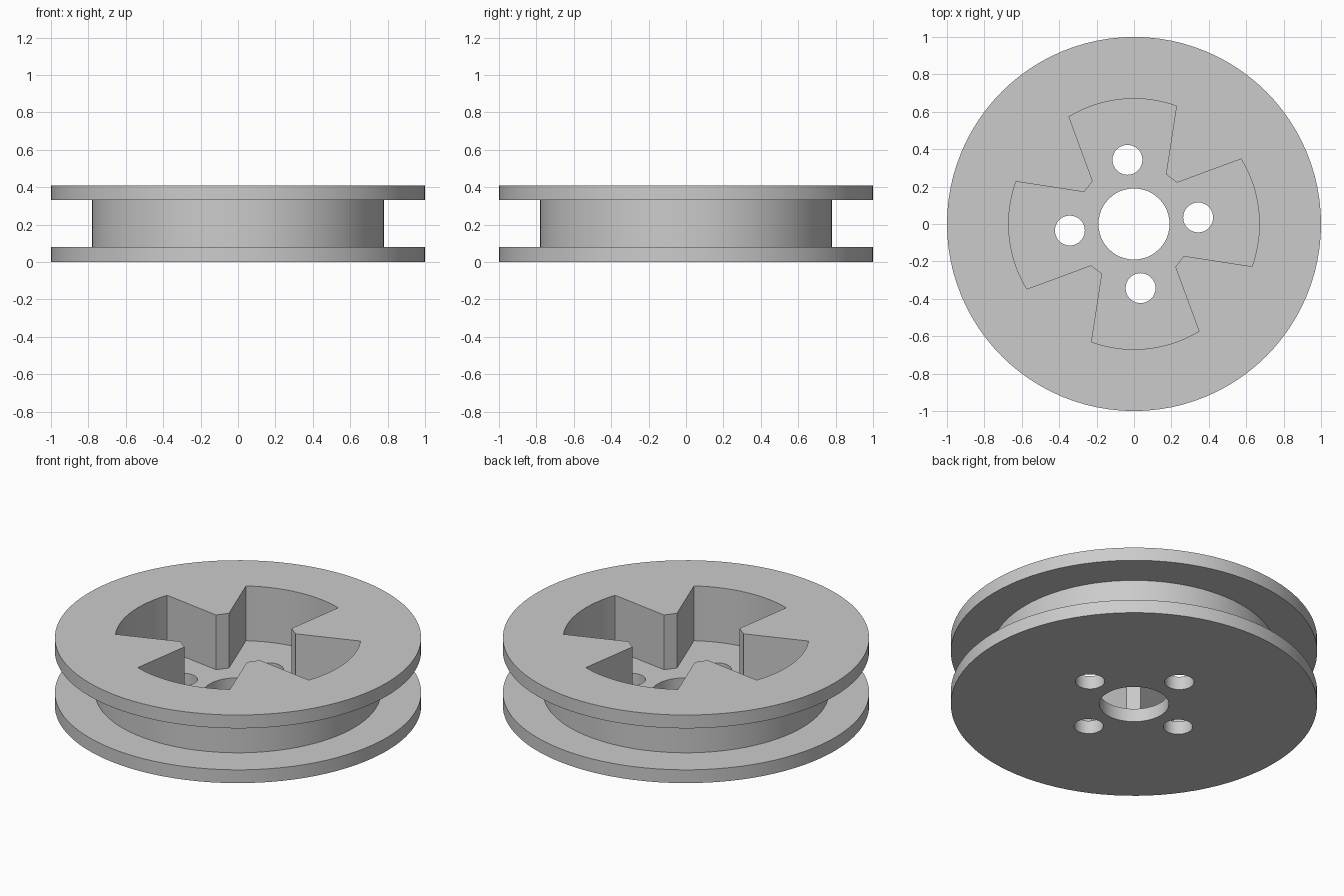
import bpy, bmesh, math
from mathutils import Matrix, Vector

if "Cube" in bpy.data.objects:
    bpy.data.objects.remove(bpy.data.objects["Cube"])

SEGMENTS = 96
grey = bpy.data.materials.new("light grey")
grey.diffuse_color = (0.6, 0.6, 0.6, 1)
grey.use_nodes = True
grey.node_tree.nodes["Principled BSDF"].inputs["Base Color"].default_value = grey.diffuse_color


def make_object(name, bm):
    bmesh.ops.recalc_face_normals(bm, faces=bm.faces)
    mesh = bpy.data.meshes.new(name)
    bm.to_mesh(mesh)
    bm.free()
    mesh.materials.append(grey)
    obj = bpy.data.objects.new(name, mesh)
    bpy.context.collection.objects.link(obj)
    return obj


def prism(name, outline, z0, z1):
    bm = bmesh.new()
    low = [bm.verts.new((x, y, z0)) for x, y in outline]
    high = [bm.verts.new((x, y, z1)) for x, y in outline]
    bm.faces.new(low[::-1])
    bm.faces.new(high)
    n = len(low)
    for i in range(n):
        j = (i + 1) % n
        bm.faces.new((low[i], low[j], high[j], high[i]))
    return make_object(name, bm)


def circle(r, cx=0, cy=0, n=48):
    return [(cx + r * math.cos(2 * math.pi * i / n),
             cy + r * math.sin(2 * math.pi * i / n)) for i in range(n)]


# Spool body: two flanges and a narrower hub, as one revolved profile
profile = [(1, 0), (1, 0.08), (0.78, 0.08), (0.78, 0.33), (1, 0.33), (1, 0.41)]
bm = bmesh.new()
rings = [[bm.verts.new((x, y, z)) for x, y in circle(r, n=SEGMENTS)] for r, z in profile]
bm.faces.new(rings[0][::-1])
bm.faces.new(rings[-1])
for a, b in zip(rings, rings[1:]):
    for i in range(SEGMENTS):
        j = (i + 1) % SEGMENTS
        bm.faces.new((a[i], a[j], b[j], b[i]))
spool = make_object("spool_body", bm)

# Cross-shaped pocket: one arm with an arc end, repeated by quarter turns
a0, a1 = math.atan2(0.631, 0.227), math.atan2(0.572, -0.347)
arm = [(0.171, 0.266)]
arm += [(0.67 * math.cos(a0 + (a1 - a0) * i / 14),
         0.67 * math.sin(a0 + (a1 - a0) * i / 14)) for i in range(15)]
arm.append((-0.221, 0.230))
outline = []
for k in range(4):
    turn = Matrix.Rotation(k * math.pi / 2, 2)
    outline += [tuple(turn @ Vector(p)) for p in arm]
cutters = [prism("pocket_cutter", outline, 0.08, 0.6)]

# Centre bore and four bolt holes through the floor
cutters.append(prism("bore_cutter", circle(0.19), -0.1, 0.2))
for k in range(4):
    c = Matrix.Rotation(k * math.pi / 2, 2) @ Vector((0.343, 0.035))
    cutters.append(prism("bolt_hole_cutter", circle(0.08, c.x, c.y, 32), -0.1, 0.2))

# Cut the openings, then remove the cutters
bpy.context.view_layer.objects.active = spool
spool.select_set(True)
for cutter in cutters:
    cutter.hide_render = True
    mod = spool.modifiers.new("cut", 'BOOLEAN')
    mod.operation = 'DIFFERENCE'
    mod.solver = 'EXACT'
    mod.object = cutter
    bpy.ops.object.modifier_apply(modifier=mod.name)
    bpy.data.objects.remove(cutter)

bpy.ops.object.shade_smooth_by_angle(angle=math.radians(30))
